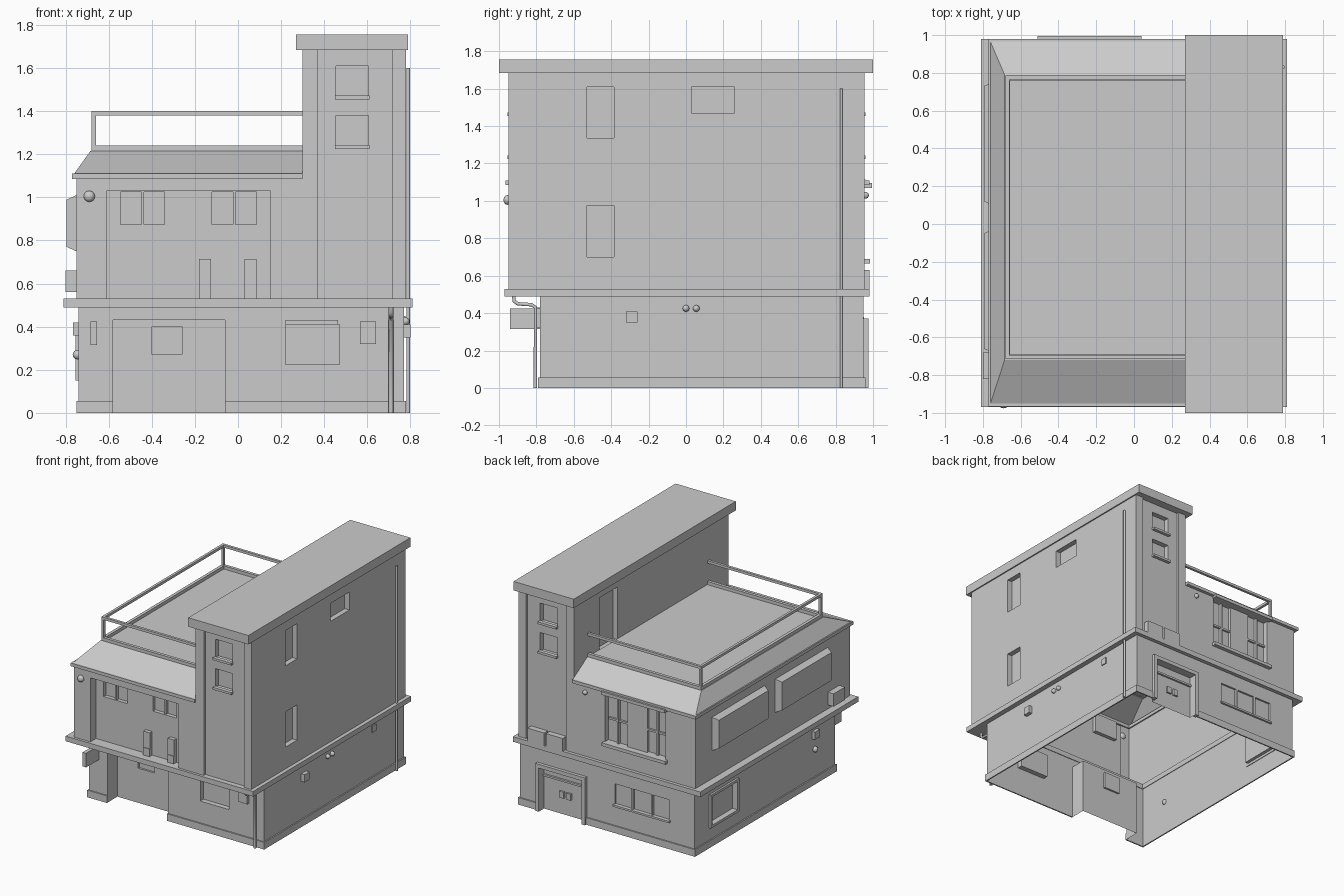
import bpy, bmesh, math
from mathutils import Vector

old = bpy.data.objects.get("Cube")
if old:
    bpy.data.objects.remove(old)

grey = bpy.data.materials.new("plain_grey")
grey.use_nodes = True
COLOUR = (0.6, 0.6, 0.6, 1)
grey.diffuse_color = COLOUR
grey.node_tree.nodes["Principled BSDF"].inputs["Base Color"].default_value = COLOUR


def finish(name, bm):
    bmesh.ops.recalc_face_normals(bm, faces=bm.faces[:])
    mesh = bpy.data.meshes.new(name)
    bm.to_mesh(mesh)
    bm.free()
    mesh.materials.append(grey)
    ob = bpy.data.objects.new(name, mesh)
    bpy.context.scene.collection.objects.link(ob)
    return ob


def boxes(name, *specs):
    """One object from boxes given as (x0, x1, y0, y1, z0, z1)."""
    bm = bmesh.new()
    for s in specs:
        lo, hi = Vector(s[0::2]), Vector(s[1::2])
        for v in bmesh.ops.create_cube(bm, size=1)["verts"]:
            v.co = Vector(((a + b) / 2 + c * (b - a) for a, b, c in zip(lo, hi, v.co)))
    return finish(name, bm)


def prism(name, profile, y0, y1):
    """Extrude an xz profile along y."""
    bm = bmesh.new()
    face = bm.faces.new([bm.verts.new((x, y0, z)) for x, z in profile])
    new = bmesh.ops.extrude_face_region(bm, geom=[face])["geom"]
    bmesh.ops.translate(bm, vec=(0, y1 - y0, 0),
                        verts=[g for g in new if isinstance(g, bmesh.types.BMVert)])
    return finish(name, bm)


def frustum(name, lower, upper, keep_bottom=False):
    """Join two rings of four points."""
    bm = bmesh.new()
    a = [bm.verts.new(p) for p in lower]
    b = [bm.verts.new(p) for p in upper]
    for i in range(4):
        j = (i + 1) % 4
        bm.faces.new((a[i], a[j], b[j], b[i]))
    bm.faces.new(b)
    return finish(name, bm)


def cut(ob, *specs):
    """Carve boxes out of an object."""
    cutter = boxes("cutter", *specs)
    mod = ob.modifiers.new("cut", "BOOLEAN")
    mod.operation, mod.solver, mod.object = "DIFFERENCE", "EXACT", cutter
    deps = bpy.context.evaluated_depsgraph_get()
    mesh = bpy.data.meshes.new_from_object(ob.evaluated_get(deps))
    ob.modifiers.clear()
    ob.data = mesh
    bpy.data.objects.remove(cutter)


def open_at(ob, *heights):
    """Remove level faces at the given heights, leaving a hollow shell."""
    bm = bmesh.new()
    bm.from_mesh(ob.data)
    gone = [f for f in bm.faces if abs(f.normal.z) > 0.9
            and any(abs(f.calc_center_median().z - h) < 0.002 for h in heights)]
    bmesh.ops.delete(bm, geom=gone, context="FACES")
    bm.to_mesh(ob.data)
    bm.free()


def pipe(name, points, radius):
    curve = bpy.data.curves.new(name, "CURVE")
    curve.dimensions, curve.bevel_depth, curve.bevel_resolution = "3D", radius, 1
    curve.use_fill_caps = True
    spline = curve.splines.new("POLY")
    spline.points.add(len(points) - 1)
    for p, co in zip(spline.points, points):
        p.co = (*co, 1)
    curve.materials.append(grey)
    ob = bpy.data.objects.new(name, curve)
    bpy.context.scene.collection.objects.link(ob)


def knob(name, centre, radius, squash):
    bm = bmesh.new()
    bmesh.ops.create_uvsphere(bm, u_segments=12, v_segments=8, radius=radius)
    for v in bm.verts:
        v.co = Vector(c * s for c, s in zip(v.co, squash)) + Vector(centre)
    ob = finish(name, bm)
    ob.data.shade_smooth()


# Ground floor shell with porch, doors and windows
ground = boxes("ground_floor", (-.74, .77, -.78, .95, 0, .5))
cut(ground, (-.58, -.06, -.9, -.66, -.1, .43), (.22, .47, -.9, -.74, .225, .41),
    (.22, .59, .91, 1.1, -.1, .34), (-.52, -.05, .935, 1.1, .22, .38),
    (-.9, -.71, .44, .75, .17, .39))
cut(ground, (-.4, -.26, -.9, -.645, .27, .4))
open_at(ground, 0, .5)

plinth = boxes("plinth", (-.75, .78, -.79, .96, 0, .055))
cut(plinth, (-.74, .77, -.78, .95, -.1, .1))
cut(plinth, (-.58, -.06, -.9, -.6, -.1, .1), (.19, .62, .9, 1, -.1, .1))

# Ledge between the floors
ledge = boxes("floor_ledge", (-.81, .81, -.97, .98, .49, .53))
cut(ledge, (-.735, .765, -.775, .945, .4, .6))

# Upper floor and stair tower in one stepped shell
upper = prism("upper_floor_and_tower", [(-.75, .53), (.78, .53), (.78, 1.69), (.3, 1.69),
                                        (.3, 1.1), (-.75, 1.1)], -.95, .955)
cut(upper, (-.61, .15, -1.1, -.88, .5, 1.03), (-.49, .03, .915, 1.1, .69, 1.07),
    (.37, .715, -1.1, -.93, .5, 1.687), (.37, .715, .935, 1.1, .5, 1.687))
tower_windows = [(.455, .605, y0, y1, z, z + .145)
                 for y0, y1 in ((-1.1, -.89), (.895, 1.1)) for z in (1.235, 1.465)]
cut(upper, (-.545, -.34, -1.1, -.85, .875, 1.025), (-.12, .085, -1.1, -.85, .875, 1.025),
    (.74, .9, -.53, -.385, 1.335, 1.61), (.74, .9, -.53, -.385, .7, .975),
    (.74, .9, .03, .26, 1.47, 1.61), (.2, .335, .42, .64, 1.21, 1.62), *tower_windows)
open_at(upper, .53, 1.1, 1.69)

boxes("tower_cap", (.27, .79, -1, 1, 1.685, 1.755))

# Eaves, sloped roof and terrace
eaves = boxes("eaves", (-.77, .3, -.965, .98, 1.085, 1.11))
cut(eaves, (-.74, .4, -.94, .945, 1, 1.2))
frustum("sloped_roof",
        [(-.76, -.95, 1.11), (.3, -.95, 1.11), (.3, .965, 1.11), (-.76, .965, 1.11)],
        [(-.685, -.72, 1.215), (.3, -.72, 1.215), (.3, .79, 1.215), (-.685, .79, 1.215)])


def terrace_frame(name, z0, z1, w):
    boxes(name, (-.68, .3, -.715, -.715 + w, z0, z1), (-.68, .3, .785 - w, .785, z0, z1),
          (-.68, -.68 + w, -.715, .785, z0, z1))


terrace_frame("terrace_curb", 1.21, 1.24, .024)
terrace_frame("terrace_rail", 1.38, 1.4, .02)
boxes("rail_posts", *[(-.68, -.66, y, y + .02, 1.21, 1.39) for y in (-.715, .765)])

# Window frames and bars
for x in (-.4425, -.0175):
    boxes("front_window_bar", (x - .006, x + .006, -.875, -.85, .875, 1.025))
boxes("back_window_lintel", (-.51, .04, .95, .995, 1.07, 1.095))
boxes("back_window_sill", (-.51, .04, .95, .985, .665, .69))
boxes("back_window_panel", (-.32, -.15, .91, .935, .69, 1.07))
for x in (-.405, -.065):
    boxes("back_window_bars", (x - .008, x + .008, .91, .935, .69, 1.07),
          (x - .085, x + .085, .91, .93, .86, .875))
boxes("tower_window_sills", *[(.45, .61, y, y + .03, z - .01, z + .008)
                              for y in (-.955, .93) for z in (1.235, 1.465)])
boxes("ground_back_window_bars", *[(x - .008, x + .008, .93, .952, .22, .38)
                                   for x in (-.37, -.2)])
boxes("ground_back_window_sill", (-.53, -.04, .945, .965, .205, .22))
boxes("ground_side_window_frame", (-.755, -.735, .42, .44, .15, .41),
      (-.755, -.735, .75, .77, .15, .41), (-.755, -.735, .44, .75, .15, .17),
      (-.755, -.735, .44, .75, .39, .41))
boxes("back_door_frame", (.19, .22, .94, .975, 0, .37), (.59, .62, .94, .975, 0, .37),
      (.22, .59, .94, .975, .34, .37))
boxes("back_door_bar", (.22, .59, .9, .925, .26, .275))
boxes("back_door_handles", (.41, .45, .9, .925, .13, .18), (.35, .39, .9, .925, .13, .18))
boxes("shutter_roll", (.22, .465, -.805, -.77, .41, .43))

# Tapered billboard panels on the side
for y0, y1 in ((.1, .75), (-.68, -.03)):
    frustum("side_panel",
            [(-.75, y0, .75), (-.75, y1, .75), (-.75, y1, 1.01), (-.75, y0, 1.01)],
            [(-.795, y0 + .02, .77), (-.795, y1 - .02, .77),
             (-.795, y1 - .02, .99), (-.795, y0 + .02, .99)])

# Cabinets, vents, sign and lamps
for x in (-.18, .03):
    boxes("front_cabinet", (x, x + .055, -.915, -.88, .53, .59),
          (x, x + .055, -.91, -.88, .59, .715))
for x in (.38, .54):
    boxes("back_cooler", (x, x + .145, .93, .98, .53, .63))
boxes("side_cooler", (-.8, -.75, -.82, -.68, .56, .66))
boxes("hanging_sign", (-.685, -.655, -.94, -.78, .315, .425))
boxes("meter_box", (.565, .64, -.8, -.78, .32, .425))
boxes("side_vent", (.77, .8, -.32, -.26, .35, .41))
boxes("side_hatch", (.77, .778, .55, .6, .4, .45))
boxes("left_vent", (-.765, -.74, -.56, -.5, .36, .42))
knob("left_bell", (-.745, -.53, .27), .022, (1, 1, 1))
for y in (0, .055):
    knob("side_outlet", (.775, y, .425), .018, (1.2, 1, 1))
knob("front_lamp", (-.69, -.955, 1.005), .026, (1, .8, 1))
knob("back_lamp", (.2, .96, 1.03), .018, (1, 1, 1))

# Drain pipes
pipe("front_drain", [(.71, -.805, 0), (.71, -.805, .43), (.71, -.825, .445),
                     (.71, -.9, .45), (.71, -.92, .465), (.71, -.92, .5)], .011)
pipe("side_drain", [(.79, .83, 0), (.79, .83, 1.6)], .009)
